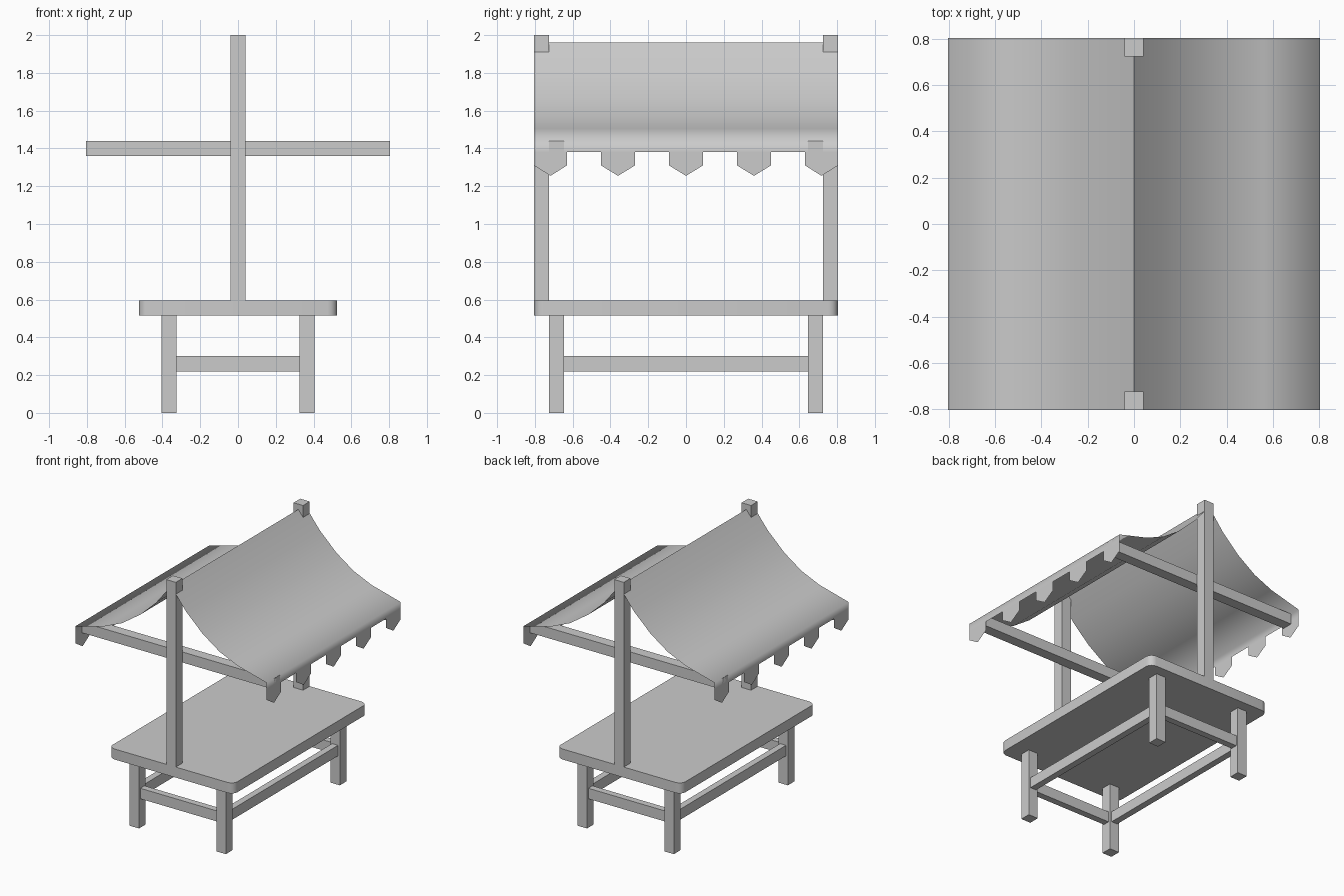
import bpy, bmesh

if "Cube" in bpy.data.objects:
    bpy.data.objects.remove(bpy.data.objects["Cube"])


def finish(name, bm):
    mesh = bpy.data.meshes.new(name)
    bm.to_mesh(mesh)
    bm.free()
    obj = bpy.data.objects.new(name, mesh)
    bpy.context.collection.objects.link(obj)
    return obj


def box(name, lo, hi, mirror=(False, False), corner=0.0):
    """Box between two corners, optionally mirrored and with rounded upright edges."""
    bm = bmesh.new()
    bmesh.ops.create_cube(bm, size=1)
    for v in bm.verts:
        v.co = [(a + b) / 2 + c * (b - a) for a, b, c in zip(lo, hi, v.co)]
    if corner:
        upright = [e for e in bm.edges if abs(e.verts[0].co.z - e.verts[1].co.z) > 0.01]
        bmesh.ops.bevel(bm, geom=upright, offset=corner, segments=4, profile=0.5, affect='EDGES')
    obj = finish(name, bm)
    if any(mirror):
        mod = obj.modifiers.new("Mirror", 'MIRROR')
        mod.use_axis = (mirror[0], mirror[1], False)
        mod.use_mirror_merge = False
    return obj


def smooth(obj, angle):
    bpy.ops.object.select_all(action='DESELECT')
    obj.select_set(True)
    bpy.context.view_layer.objects.active = obj
    bpy.ops.object.shade_smooth_by_angle(angle=angle)


# Table
top = box("table_top", (-0.525, -0.805, 0.515), (0.525, 0.805, 0.595), corner=0.05)
smooth(top, 0.6)
box("table_legs", (0.325, 0.645, 0), (0.405, 0.725, 0.515), (True, True))
box("long_stretchers", (0.34, -0.645, 0.22), (0.39, 0.645, 0.30), (True, False))
box("short_stretchers", (-0.325, 0.66, 0.22), (0.325, 0.71, 0.30), (False, True))

# Uprights and the awning arms fixed to their inner faces
box("awning_posts", (-0.04, 0.725, 0.595), (0.04, 0.805, 2.0), (False, True))
box("awning_arms", (-0.805, 0.645, 1.36), (0.805, 0.725, 1.44), (False, True))

# Cloth awning: sagging profile from ridge to hem, one side mirrored
profile = [(0, 1.96), (0.125, 1.803), (0.265, 1.67), (0.41, 1.57),
           (0.56, 1.505), (0.805, 1.44), (0.805, 1.38)]
ys = [-0.805]
for k in range(-2, 3):
    ys += [k * 0.36 - 0.09, k * 0.36 + 0.09]
ys = [-0.805] + ys[2:-1] + [0.805]

bm = bmesh.new()
rows = [[bm.verts.new((x, y, z)) for y in ys] for x, z in profile]
for a, b in zip(rows, rows[1:]):
    for j in range(len(ys) - 1):
        bm.faces.new((a[j], b[j], b[j + 1], a[j + 1]))

# Pointed hem flaps on every other strip
hem = rows[-1]
for j in range(0, len(ys) - 1, 2):
    y0, y1 = ys[j], ys[j + 1]
    low = [bm.verts.new((0.805, y, z)) for y, z in
           ((y0, 1.31), ((y0 + y1) / 2, 1.255), (y1, 1.31))]
    bm.faces.new((hem[j], *low, hem[j + 1]))
for f in bm.faces:
    f.smooth = True
awning = finish("cloth_awning", bm)
mod = awning.modifiers.new("Mirror", 'MIRROR')
mod.use_mirror_merge = False
